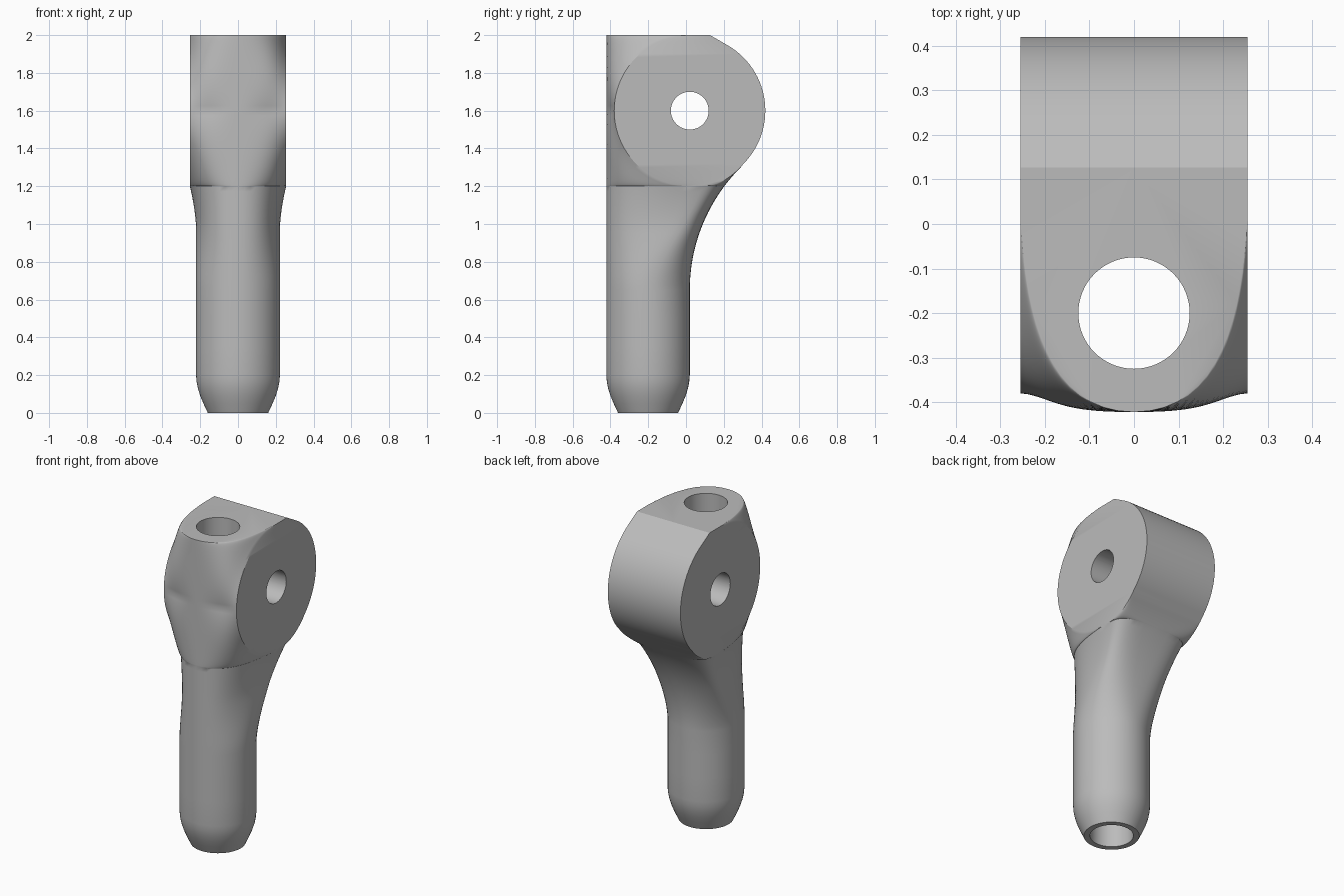
import bpy, bmesh
from math import pi, sin, cos, sqrt, radians
from mathutils import Vector

if "Cube" in bpy.data.objects:
    bpy.data.objects.remove(bpy.data.objects["Cube"])

AXIS_Y, SHANK = -0.2, 0.222            # shank centre and radius
EYE_Y, EYE_Z, EYE_R, EYE_W = 0.02, 1.6, 0.4, 0.255
NECK, FLARE, FILLET = 0.65, 0.97, 0.918
EYE_LOW = EYE_Z - EYE_R
JOIN = 1.312                           # height where the back fillet meets the eye


def lerp(a, b, t):
    return a + (b - a) * t


def clamp(t):
    return min(max(t, 0.0), 1.0)


def section(z):
    """Half outline at height z, from front centre to back centre."""
    t = clamp((z - NECK) / (EYE_LOW - NECK))
    s = t * t * (3 - 2 * t)
    if z < EYE_LOW - 1e-6:
        # shank widening into the eye
        w = SHANK + (EYE_W - SHANK) * clamp((z - FLARE) / (EYE_LOW - FLARE)) ** 1.7
        side_front = side_back = lerp(AXIS_Y, EYE_Y, s)
        handle = lerp(0.1226, 0.2, s)
        tangent = Vector((lerp(0, -0.01, s), lerp(-0.1226, -0.21, s)))
    else:
        # flat side of the eye
        w = EYE_W
        chord = sqrt(max(EYE_R ** 2 - (z - EYE_Z) ** 2, 0))
        side_front, side_back = EYE_Y - chord, EYE_Y + chord
        u = sqrt(clamp(1 - chord / EYE_R))
        handle = lerp(0.1, 0.2, u)
        tangent = Vector((lerp(-0.09, -0.01, u), lerp(-0.005, -0.21, u)))
    # back profile: straight, fillet, round, then sloped to the flat top
    if z < JOIN:
        back = EYE_Y + FILLET - sqrt(FILLET ** 2 - max(z - NECK, 0) ** 2)
        power = 1 - 0.5 * t if z < EYE_LOW else 0.5 * (JOIN - z) / (JOIN - EYE_LOW)
        side_back = min(side_back, back)
    else:
        if z > EYE_Z + EYE_R * cos(radians(30)):
            side_back = 0.127 + (2 - z) * sqrt(3)
        back, power = side_back, 0

    p0 = Vector((0, AXIS_Y - SHANK))
    p1 = p0 + Vector((handle, 0))
    p3 = Vector((w, side_front))
    p2 = p3 + tangent
    points = []
    for i in range(17):
        k = i / 16
        points.append(p0 * (1 - k) ** 3 + p1 * 3 * k * (1 - k) ** 2
                      + p2 * 3 * k * k * (1 - k) + p3 * k ** 3)
    points.append(Vector((w, side_back)))
    for i in range(1, 12):
        a = i / 12 * pi / 2
        points.append(Vector((w * cos(a) ** power,
                              lerp(side_back, back, sin(a) ** power))))
    points.append(Vector((0, back)))
    return points


# Section heights and scale: nose, shank, neck, eye
rows = [(0, 0.72), (0.05, 0.825), (0.09, 0.9), (0.13, 0.957), (0.165, 0.987), (0.2, 1)]
rows += [(lerp(0.2, NECK, i / 3), 1) for i in range(1, 4)]
rows += [(lerp(NECK, EYE_LOW, i / 20), 1) for i in range(1, 20)]
rows += [(EYE_Z - EYE_R * cos(pi * i / 48), 1) for i in range(49)]

bm = bmesh.new()
rings = []
for z, scale in rows:
    half = section(z)
    ring = half + [Vector((-p.x, p.y)) for p in reversed(half[1:-1])]
    rings.append([bm.verts.new((p.x * scale, AXIS_Y + (p.y - AXIS_Y) * scale, z))
                  for p in ring])
for low, high in zip(rings, rings[1:]):
    n = len(low)
    for i in range(n):
        j = (i + 1) % n
        bm.faces.new((low[i], low[j], high[j], high[i]))
bm.faces.new(list(reversed(rings[0])))
bm.faces.new(rings[-1])
bmesh.ops.remove_doubles(bm, verts=bm.verts, dist=0.0002)
bmesh.ops.recalc_face_normals(bm, faces=bm.faces)
mesh = bpy.data.meshes.new("eye_bracket")
bm.to_mesh(mesh)
bm.free()
bracket = bpy.data.objects.new("eye_bracket", mesh)
bpy.context.collection.objects.link(bracket)

grey = bpy.data.materials.new("plain_grey")
grey.use_nodes = True
colour = (0.5, 0.5, 0.5, 1)
grey.diffuse_color = colour
grey.node_tree.nodes["Principled BSDF"].inputs["Base Color"].default_value = colour
mesh.materials.append(grey)


# Bore along the shank and pin hole through the eye
def drill(name, radius, depth, location, rotation):
    bpy.ops.mesh.primitive_cylinder_add(vertices=64, radius=radius, depth=depth,
                                        location=location, rotation=rotation)
    cutter = bpy.context.object
    cutter.name = name
    cutter.hide_render = True
    cutter.data.materials.append(grey)
    mod = bracket.modifiers.new(name, "BOOLEAN")
    mod.operation, mod.solver, mod.object = "DIFFERENCE", "EXACT", cutter
    bpy.context.view_layer.objects.active = bracket
    bpy.ops.object.modifier_apply(modifier=name)
    bpy.data.objects.remove(cutter)


drill("bore", 0.125, 3, (0, AXIS_Y, 1), (0, 0, 0))
drill("pin_hole", 0.1, 1, (0, EYE_Y, EYE_Z), (0, pi / 2, 0))

bpy.ops.object.select_all(action="DESELECT")
bracket.select_set(True)
bpy.context.view_layer.objects.active = bracket
bpy.ops.object.shade_smooth_by_angle(angle=radians(28))
